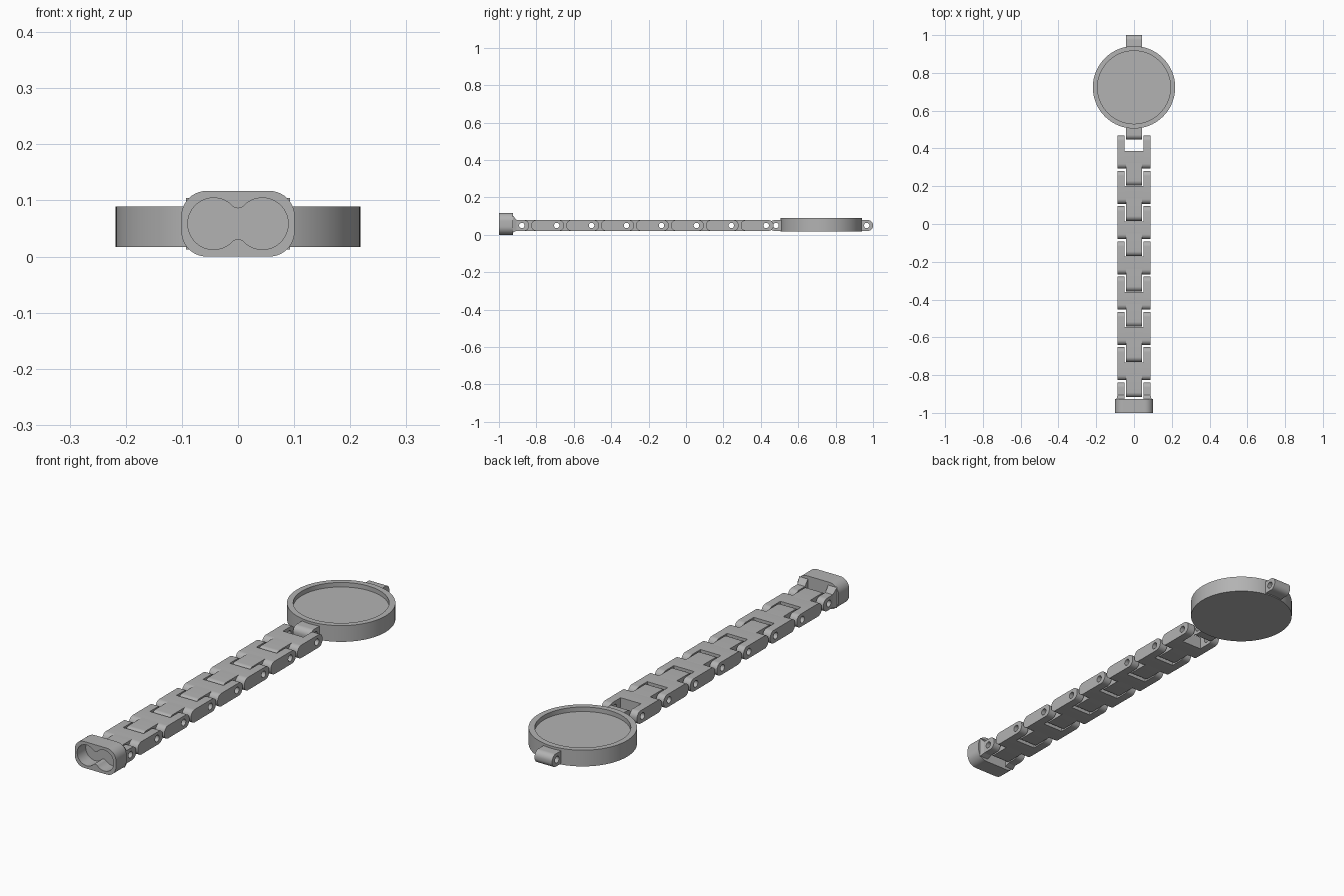
import bpy, bmesh, math
from mathutils import Matrix, Vector

if "Cube" in bpy.data.objects:
    bpy.data.objects.remove(bpy.data.objects["Cube"])

steel = bpy.data.materials.new("grey_steel")
steel.use_nodes = True
GREY = (0.45, 0.45, 0.45, 1)
steel.diffuse_color = GREY
steel.node_tree.nodes["Principled BSDF"].inputs["Base Color"].default_value = GREY

# Sketch planes: side sketches extrude along x, front sketches along y
SIDE = Matrix(((0, 0, 1, 0), (1, 0, 0, 0), (0, 1, 0, 0), (0, 0, 0, 1)))
FRONT = Matrix(((1, 0, 0, 0), (0, 0, -1, 0), (0, 1, 0, 0), (0, 0, 0, 1)))

PITCH, HOLE_R, REACH = 0.1867, 0.0145, 0.039
FIRST_PIN, PIN_Z, HALF_H = -0.878, 0.05, 0.0285
LINKS = 7


def arc(cx, cy, r, start, end, steps=10):
    angles = [math.radians(start + (end - start) * i / steps) for i in range(steps + 1)]
    return [(cx + r * math.cos(a), cy + r * math.sin(a)) for a in angles]


def circle(cx, cy, r):
    return arc(cx, cy, r, 0, 345, 23)


def rounded_rect(x0, x1, y0, y1, left_r, right_r):
    """Rectangle whose left and right corners may be rounded or square."""
    pts = []
    for cx, cy, r, sx, sy, a in ((x1, y1, right_r, -1, -1, 0), (x0, y1, left_r, 1, -1, 90),
                                 (x0, y0, left_r, 1, 1, 180), (x1, y0, right_r, -1, 1, 270)):
        if r:
            pts += arc(cx + sx * r, cy + sy * r, r, a, a + 90)
        else:
            pts.append((cx, cy))
    return pts


def extrude(bm, loops, low, high, plane):
    """Fill an outline with optional holes and extrude it between two depths."""
    curve = bpy.data.curves.new("sketch", "CURVE")
    curve.dimensions, curve.fill_mode = "2D", "BOTH"
    curve.extrude = (high - low) / 2
    for loop in loops:
        spline = curve.splines.new("POLY")
        spline.points.add(len(loop) - 1)
        for p, (x, y) in zip(spline.points, loop):
            p.co = (x, y, 0, 1)
        spline.use_cyclic_u = True
    helper = bpy.data.objects.new("sketch", curve)
    bpy.context.collection.objects.link(helper)
    graph = bpy.context.evaluated_depsgraph_get()
    mesh = bpy.data.meshes.new_from_object(helper.evaluated_get(graph))
    mesh.transform(plane @ Matrix.Translation((0, 0, (low + high) / 2)))
    part = bmesh.new()
    part.from_mesh(mesh)
    bmesh.ops.remove_doubles(part, verts=part.verts, dist=1e-5)
    bmesh.ops.recalc_face_normals(part, faces=part.faces)
    part.to_mesh(mesh)
    part.free()
    bm.from_mesh(mesh)
    bpy.data.objects.remove(helper)
    bpy.data.curves.remove(curve)
    bpy.data.meshes.remove(mesh)


def finish(name, bm):
    mesh = bpy.data.meshes.new(name)
    bm.to_mesh(mesh)
    bm.free()
    mesh.materials.clear()
    mesh.materials.append(steel)
    obj = bpy.data.objects.new(name, mesh)
    bpy.context.collection.objects.link(obj)
    bpy.ops.object.select_all(action="DESELECT")
    obj.select_set(True)
    bpy.context.view_layer.objects.active = obj
    bpy.ops.object.shade_smooth_by_angle(angle=math.radians(30))
    return obj


def bar(bm, x0, x1, y0, y1, left_r=0, right_r=0, pin=None):
    """Strap piece with rounded ends and an optional pin hole."""
    loops = [rounded_rect(y0, y1, PIN_Z - HALF_H, PIN_Z + HALF_H, left_r, right_r)]
    if pin is not None:
        loops.append(circle(pin, PIN_Z, HOLE_R))
    extrude(bm, loops, x0, x1, SIDE)


# Strap links: tongue in front, fork behind, measured from the front pin
R = 0.026
bm = bmesh.new()
bar(bm, -0.043, 0.043, -REACH, 0.08, R, 0, 0)
bar(bm, -0.05, 0.05, 0.051, PITCH - 0.042, R, 0)
for x0, x1 in ((-0.087, -0.05), (0.05, 0.087)):
    bar(bm, x0, x1, 0.051, PITCH + REACH, R, R, PITCH)
link = finish("strap_link_1", bm)
link.location.y = FIRST_PIN
for i in range(1, LINKS):
    copy = bpy.data.objects.new(f"strap_link_{i + 1}", link.data)
    copy.location.y = FIRST_PIN + PITCH * i
    bpy.context.collection.objects.link(copy)

# Clasp: rounded block with a two-lobed pocket in its front
CZ, LOBE_X, LOBE_R, NECK_R, NECK_Z = 0.0585, 0.0435, 0.046, 0.0143, 0.0418
t = math.degrees(math.atan2(NECK_Z, LOBE_X))
pocket = arc(LOBE_X, CZ, LOBE_R, t - 180, 180 - t, 40)[::1]
pocket = arc(LOBE_X, CZ, LOBE_R, -180 + t, 180 - t, 40)
pocket += arc(0, CZ + NECK_Z, NECK_R, -t, -180 + t)[1:-1]
pocket += arc(-LOBE_X, CZ, LOBE_R, t, 360 - t, 40)
pocket += arc(0, CZ - NECK_Z, NECK_R, 180 - t, t)[1:-1]
block = rounded_rect(-0.101, 0.101, 0, 0.117, 0.045, 0.045)
bm = bmesh.new()
extrude(bm, [block, pocket], 0.94, 1.0, FRONT)
extrude(bm, [block], 0.926, 0.94, FRONT)
# Clasp prongs with flared roots
for s in (-1, 1):
    x0, x1 = sorted((s * 0.05, s * 0.087))
    bar(bm, x0, x1, -0.93, FIRST_PIN + REACH, 0, R, FIRST_PIN)
    root = bmesh.ops.create_cube(bm, size=1)["verts"]
    for v in root:
        back = v.co.y > 0
        outer = 0.087 if back else 0.093
        half = HALF_H if back else 0.046
        v.co = Vector((s * (outer if v.co.x * s > 0 else 0.05), -0.905 if back else -0.927,
                       PIN_Z + (0 if back else 0.0085) + half * (1 if v.co.z > 0 else -1)))
finish("clasp", bm)

# Dial case: round dish with a raised rim
DIAL_Y, DIAL_R = 0.7235, 0.218
bm = bmesh.new()
profile = [(0, 0.069), (0.193, 0.069), (0.193, 0.089), (DIAL_R, 0.089), (DIAL_R, 0.017), (0, 0.017)]
verts = [bm.verts.new((r, DIAL_Y, z)) for r, z in profile]
edges = [bm.edges.new(pair) for pair in zip(verts, verts[1:])]
bmesh.ops.spin(bm, geom=verts + edges, cent=(0, DIAL_Y, 0), axis=(0, 0, 1),
               angle=math.tau, steps=96, use_merge=True)
bmesh.ops.remove_doubles(bm, verts=bm.verts, dist=1e-5)
bmesh.ops.recalc_face_normals(bm, faces=bm.faces)
finish("dial_case", bm)

# Dial lugs
for name, s in (("front_lug", -1), ("back_lug", 1)):
    tip, inner = DIAL_Y + s * 0.2765, DIAL_Y + s * 0.205
    bm = bmesh.new()
    y0, y1 = sorted((tip, inner))
    bar(bm, -0.043, 0.043, y0, y1, R if s < 0 else 0, R if s > 0 else 0, tip - s * 0.034)
    finish(name, bm)
